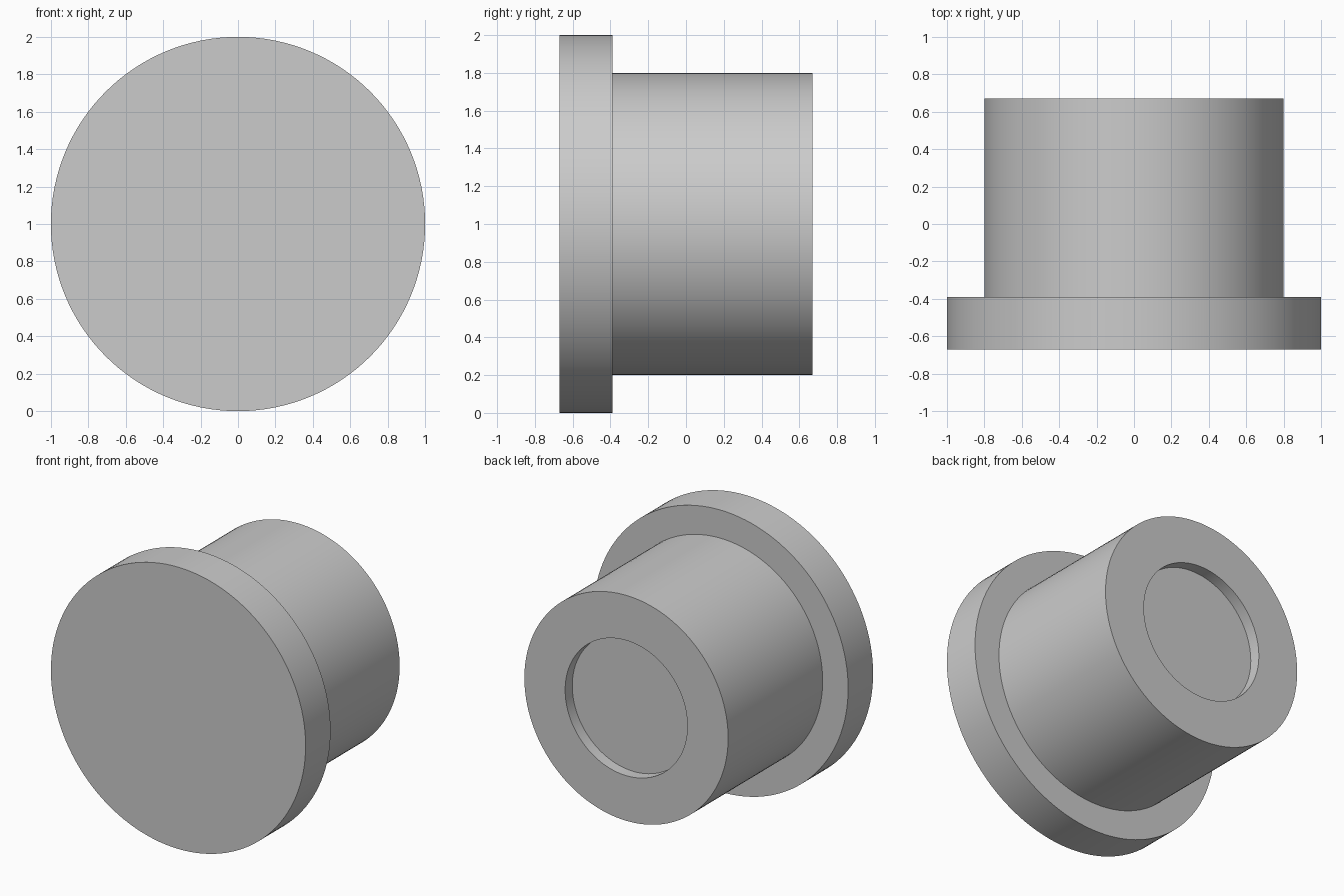
import bpy, bmesh, math
from mathutils import Vector

default = bpy.data.objects.get("Cube")
if default:
    bpy.data.objects.remove(default, do_unlink=True)

SEGMENTS = 128
CENTRE_Z = 1.0

# One plain grey for the whole part
grey = bpy.data.materials.new("plain_grey")
grey.use_nodes = True
colour = (0.6, 0.6, 0.6, 1)
grey.diffuse_color = colour
grey.node_tree.nodes["Principled BSDF"].inputs["Base Color"].default_value = colour


def lathe(name, profile):
    """Revolve (radius, y) points about the front-to-back axis."""
    bm = bmesh.new()
    verts = [bm.verts.new((r, y, 0)) for r, y in profile]
    edges = [bm.edges.new(pair) for pair in zip(verts, verts[1:])]
    bmesh.ops.spin(bm, geom=verts + edges, cent=Vector(), axis=Vector((0, 1, 0)),
                   angle=math.tau, steps=SEGMENTS, use_duplicate=False)
    bmesh.ops.remove_doubles(bm, verts=bm.verts, dist=0.0001)
    bmesh.ops.recalc_face_normals(bm, faces=bm.faces)
    mesh = bpy.data.meshes.new(name)
    bm.to_mesh(mesh)
    bm.free()
    mesh.materials.append(grey)
    obj = bpy.data.objects.new(name, mesh)
    obj.location.z = CENTRE_Z
    bpy.context.collection.objects.link(obj)
    bpy.ops.object.select_all(action="DESELECT")
    obj.select_set(True)
    bpy.context.view_layer.objects.active = obj
    bpy.ops.object.shade_smooth_by_angle(angle=math.radians(30))
    return obj


# Wide front flange, narrower barrel and shallow round recess in the back
FRONT, SHOULDER, BACK = -0.67, -0.39, 0.67
FLANGE_R, BARREL_R, RECESS_R = 1.0, 0.8, 0.48
FLOOR = BACK - 0.08

lathe("flanged_plug", [
    (0, FRONT), (FLANGE_R, FRONT),
    (FLANGE_R, SHOULDER), (BARREL_R, SHOULDER),
    (BARREL_R, BACK), (RECESS_R, BACK),
    (RECESS_R, FLOOR), (0, FLOOR),
])
